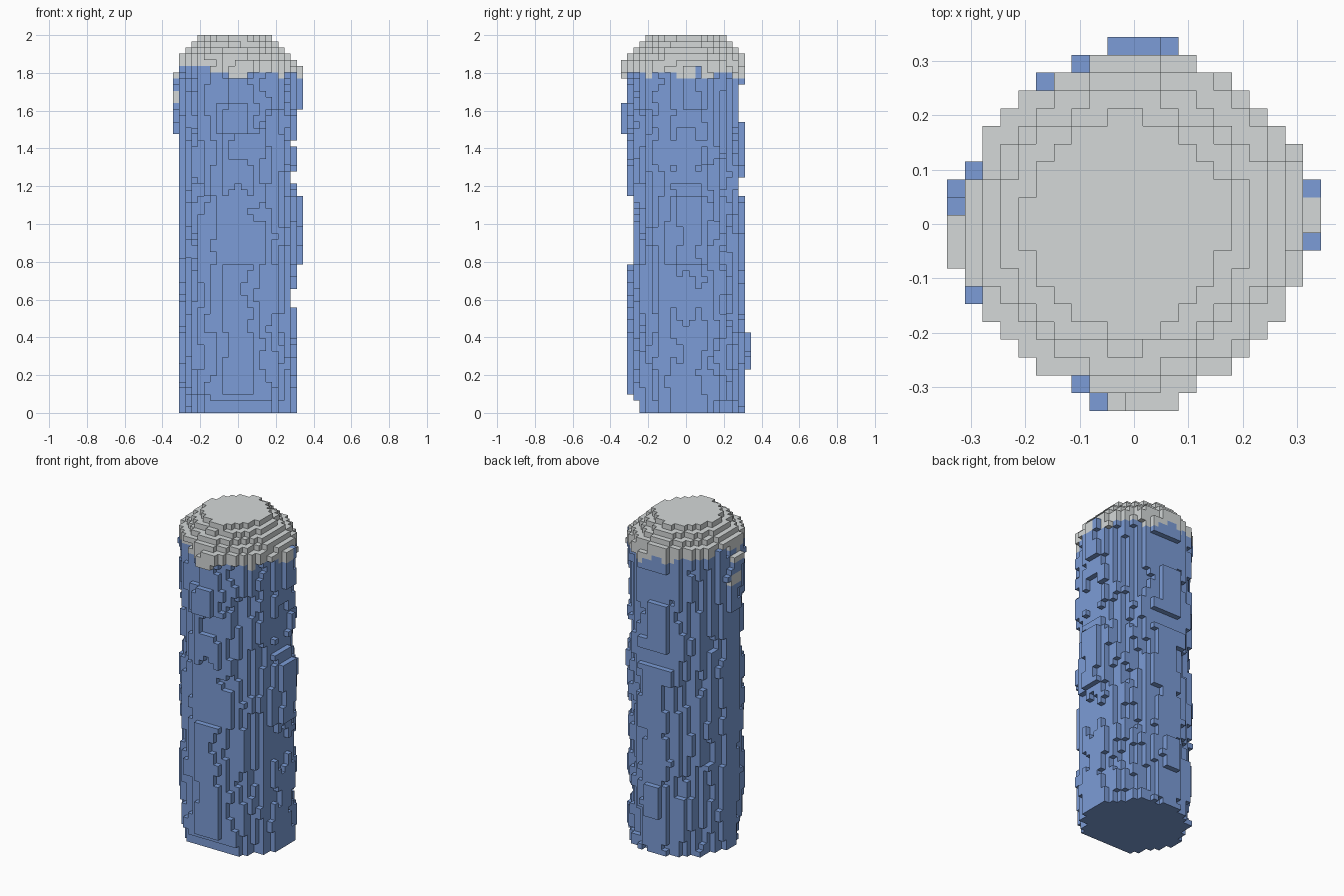
import bpy
import bmesh
import math
from mathutils import Vector, noise

cube = bpy.data.objects.get("Cube")
if cube:
    bpy.data.objects.remove(cube)

LAYERS = 61
S = 2 / LAYERS          # voxel edge
HALF = 10               # voxels either side of the centre one
BASE = 0.297            # usual column radius

# Reach of the column on each side: (upper height, extent) going upward
RIGHT = [(1.48, 0.31), (1.81, 0.344), (2, 0.31)]
LEFT = [(0.79, 0.31), (1.15, 0.344), (1.22, 0.31), (1.28, 0.28), (1.41, 0.31),
        (1.44, 0.28), (1.61, 0.31), (1.83, 0.344), (2, 0.31)]
FRONT = [(0.07, 0.25), (0.1, 0.28), (0.79, 0.31), (1.12, 0.28), (1.48, 0.31),
         (1.64, 0.344), (1.77, 0.31), (1.87, 0.344), (2, 0.31)]
BACK = [(0.23, 0.31), (0.43, 0.344), (1.15, 0.31), (1.25, 0.28), (1.54, 0.31),
        (1.74, 0.28), (2, 0.31)]
# outward direction, profile, sideways drift of the bulge
SIDES = [((-1, 0), RIGHT, 0.04), ((1, 0), LEFT, 0.05),
         ((0, -1), FRONT, 0), ((0, 1), BACK, 0.05)]
# Shallow hollows: centre on the surface, half width, half height
HOLLOWS = [((0, -0.3, 1.07), 0.085, 0.13), ((0.02, -0.3, 1.4), 0.07, 0.07),
           ((0.3, 0, 0.61), 0.07, 0.14), ((0.3, 0, 1.38), 0.08, 0.13)]
CAP = [0.205, 0.238, 0.27, 0.3]   # radii of the top layers, downward


def make_material(name, color):
    mat = bpy.data.materials.new(name)
    mat.use_nodes = True
    mat.diffuse_color = color
    mat.node_tree.nodes["Principled BSDF"].inputs["Base Color"].default_value = color
    return mat


def extent(profile, z):
    return next(e for top, e in profile if z < top)


def in_body(x, y, z):
    """Rough column whose four sides reach exactly as far as their profiles."""
    p = Vector((x, y))
    d = p.normalized()
    base = BASE + (0.012 if z > 1.77 else 0)
    r, total = base, 0
    for n, (axis, profile, drift) in enumerate(SIDES):
        side = Vector(axis)
        reach = extent(profile, z)
        if p.dot(side) + S / 2 > reach + 0.006:
            return False
        sway = drift + 0.12 * noise.noise(Vector((n * 7.3, 2.5, z * 6)))
        peak = Vector((side.x - sway * side.y, side.y + sway * side.x)).normalized()
        w = max(0, d.dot(peak)) ** 20
        r += w * (reach - base)
        total += w
    rough = noise.noise(Vector((d.x * 2.6, d.y * 2.6, z * 5.5)))
    rough += 0.6 * noise.noise(Vector((d.x * 6, d.y * 6, z * 10 + 5)))
    r += 0.036 * rough * (1 - 0.6 * total)
    for centre, width, height in HOLLOWS:
        c = Vector(centre)
        across = (d - c.xy.normalized()).length * BASE
        if math.hypot(across / width, (z - c.z) / height) < 1:
            r = min(r, 0.277)
    return p.length < min(r, 0.316 + 0.03 * total)


def filled(i, j, k):
    if not 0 <= k < LAYERS or max(abs(i), abs(j)) > HALF:
        return False
    x, y, z = i * S, j * S, (k + 0.5) * S
    step = LAYERS - 1 - k
    if step < len(CAP):
        # stepped dome, slightly off centre and squarish near the top
        a = math.atan2(y, x + 0.016)
        wobble = 0.016 * noise.noise(Vector((x * 9, y * 9, 3)))
        limit = CAP[step] - 0.006 * (3 - step) * abs(math.sin(2 * a)) + wobble
        return math.hypot(x + 0.016, y) < limit
    return in_body(x, y, z)


def is_grey(i, j, k):
    """Pale cap with a ragged lower edge and a few drips."""
    x, y, z = i * S, j * S, (k + 0.5) * S
    edge = 1.81 - 0.09 * x + 0.06 * noise.noise(Vector((x * 9, y * 9, 1)))
    if i == -HALF:
        return z > 1.76 or (1.64 < z < 1.7 and j < 2)
    if i == HALF:
        return z > 1.77 and j < 2
    if j == -HALF:
        return z > 1.76
    return z > edge


# Voxel column: only the exposed faces, sharing vertices
cells = {(i, j, k)
         for i in range(-HALF, HALF + 1)
         for j in range(-HALF, HALF + 1)
         for k in range(LAYERS) if filled(i, j, k)}
bm = bmesh.new()
verts = {}


def corner(key):
    if key not in verts:
        i, j, k = key
        verts[key] = bm.verts.new(((i - 0.5) * S, (j - 0.5) * S, k * S))
    return verts[key]


for cell in sorted(cells):
    grey = is_grey(*cell)
    for axis in range(3):
        u, v = (axis + 1) % 3, (axis + 2) % 3
        for side in (0, 1):
            near = list(cell)
            near[axis] += 2 * side - 1
            if tuple(near) in cells:
                continue
            quad = []
            for du, dv in ((0, 0), (1, 0), (1, 1), (0, 1)):
                p = list(cell)
                p[axis] += side
                p[u] += du
                p[v] += dv
                quad.append(corner(tuple(p)))
            face = bm.faces.new(quad if side else quad[::-1])
            face.material_index = int(grey)

mesh = bpy.data.meshes.new("stone_column")
bm.to_mesh(mesh)
bm.free()
mesh.materials.append(make_material("slate_blue", (0.2, 0.335, 0.68, 1)))
mesh.materials.append(make_material("pale_grey", (0.66, 0.69, 0.69, 1)))
column = bpy.data.objects.new("stone_column", mesh)
bpy.context.collection.objects.link(column)
